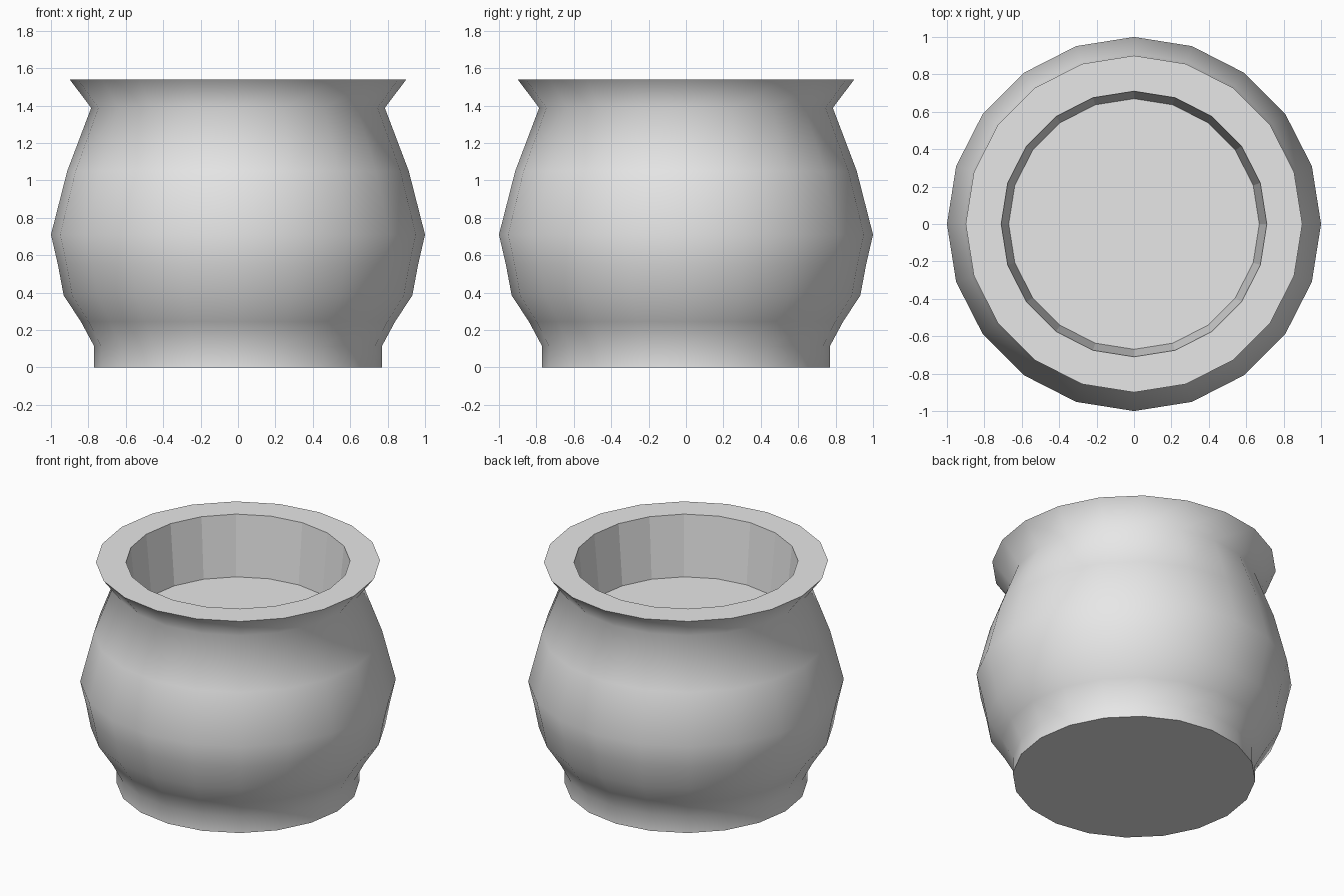
import bpy
import bmesh
from math import cos, sin, tau

SIDES = 20

cube = bpy.data.objects.get("Cube")
if cube:
    bpy.data.objects.remove(cube, do_unlink=True)

# Plain grey material
grey = bpy.data.materials.new("plain grey")
grey.use_nodes = True
colour = (0.8, 0.8, 0.8, 1)
grey.diffuse_color = colour
grey.node_tree.nodes["Principled BSDF"].inputs["Base Color"].default_value = colour

# Radius and height of the outer wall, then of the recess
outer = [(0.77, 0), (0.77, 0.115), (0.84, 0.245), (0.932, 0.385), (0.963, 0.55),
         (1, 0.71), (0.913, 1.05), (0.785, 1.388), (0.9, 1.54)]
recess = [(0.71, 1.54), (0.67, 1.12)]


def ring(bm, radius, height):
    return [bm.verts.new((radius * cos(tau * i / SIDES),
                          radius * sin(tau * i / SIDES), height))
            for i in range(SIDES)]


def lathe(name, profile, smooth_bands):
    """Revolve a profile, cap both ends and smooth the first bands."""
    bm = bmesh.new()
    rings = [ring(bm, r, z) for r, z in profile]
    for band, (low, high) in enumerate(zip(rings, rings[1:])):
        for i in range(SIDES):
            j = (i + 1) % SIDES
            face = bm.faces.new((low[i], low[j], high[j], high[i]))
            face.smooth = band < smooth_bands
    bm.faces.new(rings[0][::-1])
    bm.faces.new(rings[-1])
    mesh = bpy.data.meshes.new(name)
    bm.to_mesh(mesh)
    bm.free()
    mesh.materials.append(grey)
    obj = bpy.data.objects.new(name, mesh)
    bpy.context.collection.objects.link(obj)
    return obj


# Pot: smooth outer wall, flat rim, faceted recess and flat floor
lathe("pot", outer + recess, len(outer) - 1)
